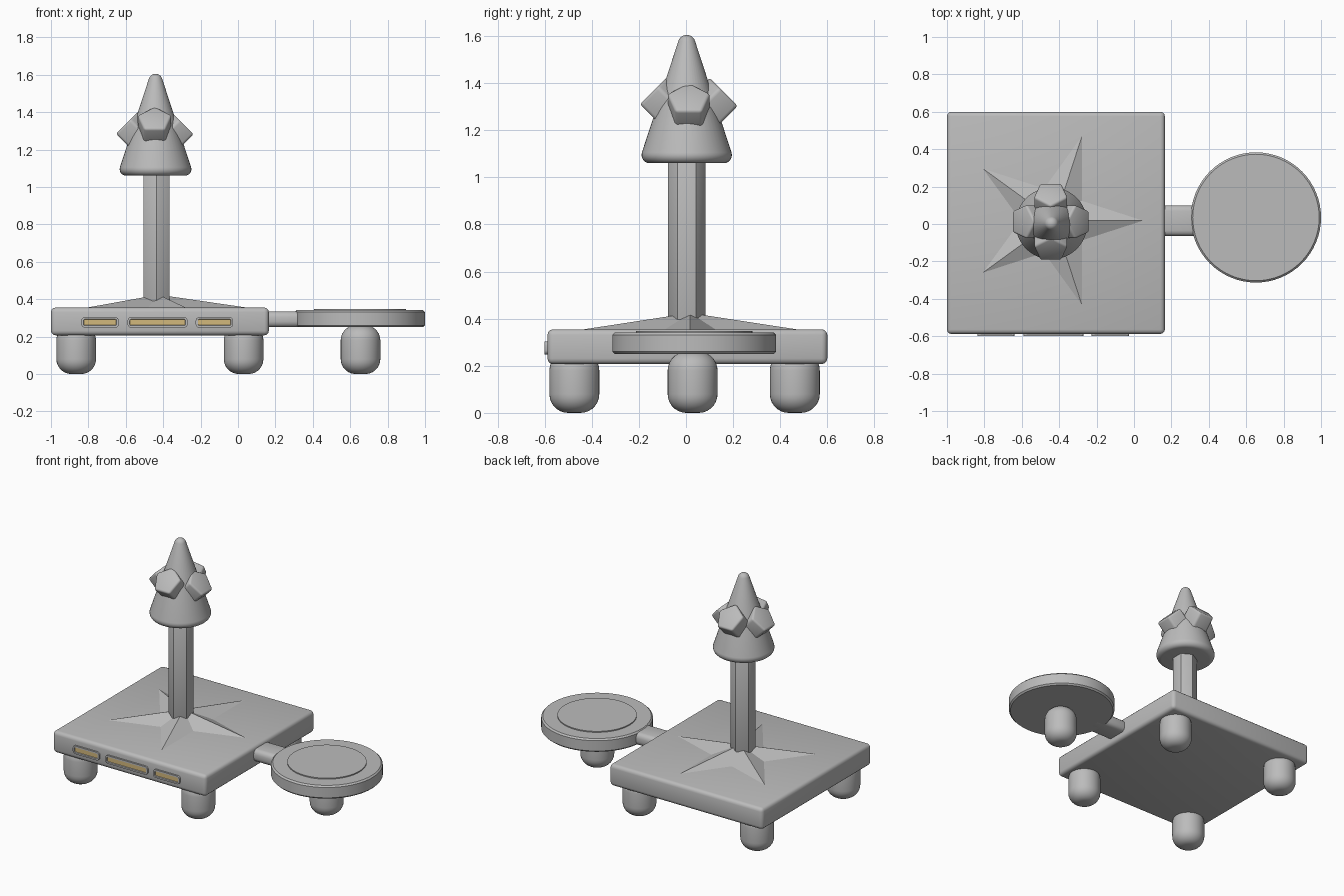
import bpy, bmesh, math
from mathutils import Matrix, Vector

if "Cube" in bpy.data.objects:
    bpy.data.objects.remove(bpy.data.objects["Cube"], do_unlink=True)


def material(name, rgb):
    m = bpy.data.materials.new(name)
    m.use_nodes = True
    m.diffuse_color = (*rgb, 1)
    m.node_tree.nodes["Principled BSDF"].inputs["Base Color"].default_value = (*rgb, 1)
    return m


GREY = material("plain grey", (0.5, 0.5, 0.5))
TAN = material("warm tan", (0.65, 0.48, 0.2))


def finish(bm, name, matrix=None, mats=(GREY,), angle=30):
    """Turn a bmesh into a shaded object."""
    bmesh.ops.recalc_face_normals(bm, faces=bm.faces)
    if matrix:
        bm.transform(matrix)
    mesh = bpy.data.meshes.new(name)
    bm.to_mesh(mesh)
    bm.free()
    for m in mats:
        mesh.materials.append(m)
    mesh.shade_smooth()
    mesh.set_sharp_from_angle(angle=math.radians(angle))
    obj = bpy.data.objects.new(name, mesh)
    bpy.context.collection.objects.link(obj)
    return obj


def bevel(bm, width, segments=3):
    bmesh.ops.bevel(bm, geom=list(bm.edges), offset=width, segments=segments,
                    profile=0.5, affect='EDGES', clamp_overlap=True)


def box(name, low, high, width):
    low, high = Vector(low), Vector(high)
    bm = bmesh.new()
    bmesh.ops.create_cube(bm, size=1)
    bm.transform(Matrix.Translation((low + high) / 2) @ Matrix.Diagonal((*(high - low), 1)))
    bevel(bm, width)
    return finish(bm, name)


def prism(points, depth):
    """Extrude a flat outline from z = -depth to z = 0."""
    bm = bmesh.new()
    face = bm.faces.new([bm.verts.new((x, y, -depth)) for x, y in points])
    new = bmesh.ops.extrude_face_region(bm, geom=[face])["geom"]
    bmesh.ops.translate(bm, vec=(0, 0, depth),
                        verts=[v for v in new if isinstance(v, bmesh.types.BMVert)])
    bmesh.ops.recalc_face_normals(bm, faces=bm.faces)
    return bm


def ring(n, radius, start=90):
    return [(radius * math.cos(math.radians(start + 360 * i / n)),
             radius * math.sin(math.radians(start + 360 * i / n))) for i in range(n)]


def lathe(name, profile, centre, steps=40):
    bm = bmesh.new()
    vs = [bm.verts.new((r, 0, z)) for r, z in profile]
    es = [bm.edges.new(pair) for pair in zip(vs, vs[1:])]
    bmesh.ops.spin(bm, geom=vs + es, cent=(0, 0, 0), axis=(0, 0, 1),
                   angle=2 * math.pi, steps=steps)
    bmesh.ops.remove_doubles(bm, verts=bm.verts, dist=0.0005)
    return finish(bm, name, Matrix.Translation((*centre, 0)))


# Square platform and arm to the side disc
box("platform", (-1, -0.588, 0.207), (0.165, 0.6, 0.355), 0.024)
box("side_arm", (0.1, -0.065, 0.25), (0.4, 0.1, 0.335), 0.03)

# Round side disc with a slightly raised centre
lathe("side_disc", [(0, 0.25), (0.338, 0.25), (0.348, 0.26), (0.348, 0.331), (0.338, 0.341),
                    (0.247, 0.341), (0.247, 0.348), (0, 0.348)], (0.652, 0.035), 64)

# Rounded feet, one under each corner and one under the disc
FOOT_R, FOOT_H, ROUND = 0.106, 0.25, 0.08
arc = [(FOOT_R - ROUND + ROUND * math.sin(a), ROUND - ROUND * math.cos(a))
       for a in (math.pi / 2 * i / 7 for i in range(8))]
foot = [(0, 0)] + arc + [(r, FOOT_H + 0.01 - z) for r, z in reversed(arc)] + [(0, FOOT_H + 0.01)]
feet = {"front_right_foot": (-0.865, -0.474), "front_left_foot": (0.03, -0.474),
        "back_right_foot": (-0.865, 0.462), "back_left_foot": (0.03, 0.462),
        "disc_foot": (0.655, 0.028)}
for name, centre in feet.items():
    lathe(name, foot, centre)

# Five-pointed star rising to the pole
bm = bmesh.new()
outer, inner = ring(5, 0.48, 0), ring(5, 0.183, 36)
rim = [bm.verts.new((*p, 0)) for pair in zip(outer, inner) for p in pair]
apex = bm.verts.new((0, 0, 0.07))
for a, b in zip(rim, rim[1:] + rim[:1]):
    bm.faces.new((a, b, apex))
bm.faces.new(rim[::-1])
finish(bm, "star_mound", Matrix.Translation((-0.425, 0.018, 0.354)), angle=1)

# Six-sided pole
bm = prism(ring(6, 0.081), 0.74)
bevel(bm, 0.006, 2)
finish(bm, "pole", Matrix.Translation((-0.436, 0.003, 1.1)))

# Cone head with a rounded rim and tip
LIP = 0.035
rim = [(0.157 + LIP * math.sin(a), 1.06 + LIP - LIP * math.cos(a))
       for a in (math.radians(18 * i) for i in range(7))]
tip = [(0.037 * math.cos(a), 1.568 + 0.037 * math.sin(a))
       for a in (math.radians(18 + 12 * i) for i in range(7))]
lathe("cone_head", [(0, 1.06)] + rim + tip, (-0.441, 0.003), 48)

# Four tilted pentagon knobs around the cone
knobs = {"left_knob": (1, 0, 1.337), "right_knob": (-1, 0, 1.34),
         "front_knob": (0, -1, 1.365), "back_knob": (0, 1, 1.358)}
for name, (dx, dy, z) in knobs.items():
    out = Vector((dx, dy, 0))
    normal = (out + Vector((0, 0, 1))).normalized()
    up = (Vector((0, 0, 1)) - out).normalized()
    side = up.cross(normal)
    m = Matrix((side, up, normal)).transposed().to_4x4()
    m.translation = Vector((-0.445, 0.012, z)) + out * 0.153
    bm = prism(ring(5, 0.096), 0.16)
    bevel(bm, 0.013, 3)
    finish(bm, name, m)

# Framed slots with tan panels along the front edge
slots = {"right_slot": (-0.837, -0.638), "middle_slot": (-0.59, -0.27),
         "left_slot": (-0.226, -0.026)}
for name, (x0, x1) in slots.items():
    half_w, half_h, rad = (x1 - x0) / 2, 0.028, 0.018
    outline = []
    for k, (sx, sy) in enumerate(((1, 1), (-1, 1), (-1, -1), (1, -1))):
        for j in range(5):
            a = math.radians(90 * k + 22.5 * j)
            outline.append((sx * (half_w - rad) + rad * math.cos(a),
                            sy * (half_h - rad) + rad * math.sin(a)))
    bm = prism(outline, 0.03)
    front = max(bm.faces, key=lambda f: f.calc_center_median().z)
    bmesh.ops.inset_region(bm, faces=[front], thickness=0.011)
    bmesh.ops.inset_region(bm, faces=[front], thickness=0.002, depth=-0.006)
    front.material_index = 1
    m = Matrix.Translation(((x0 + x1) / 2, -0.6, 0.276)) @ Matrix.Rotation(math.pi / 2, 4, 'X')
    finish(bm, name, m, (GREY, TAN))
